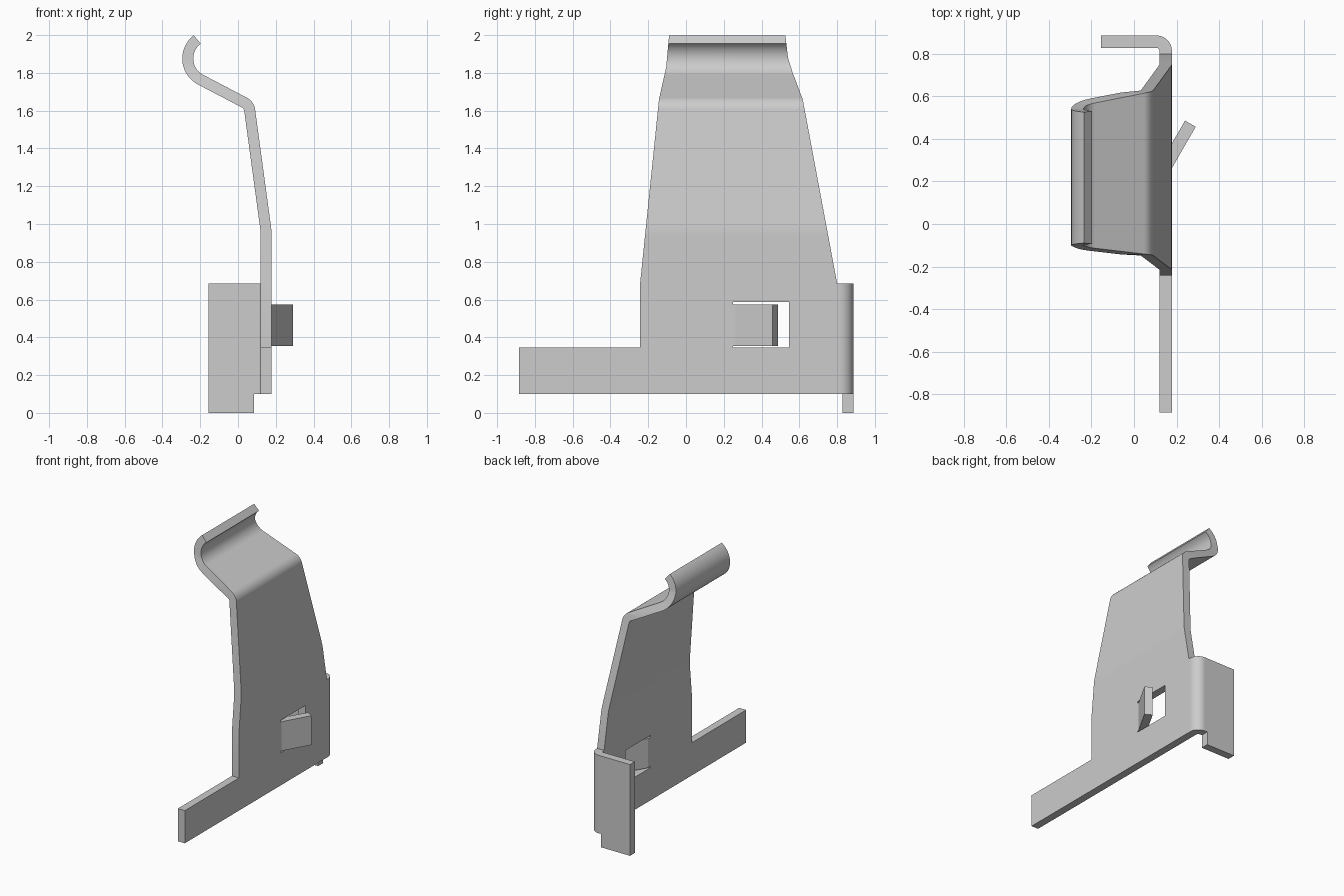
import bpy, bmesh
from math import radians, cos, sin, tan
from mathutils import Vector

cube = bpy.data.objects.get("Cube")
if cube:
    bpy.data.objects.remove(cube, do_unlink=True)

T = 0.058            # sheet thickness
OUT = 0.178          # outer face of the plate
INN = OUT - T        # inner face of the plate

steel = bpy.data.materials.new("light grey steel")
steel.use_nodes = True
grey = (0.604, 0.604, 0.604, 1)
steel.diffuse_color = grey
steel.node_tree.nodes["Principled BSDF"].inputs["Base Color"].default_value = grey


def prism(name, points, axis, lo, hi):
    """Extrude a 2D outline along an axis; the outline uses the other two axes in order."""
    bm = bmesh.new()

    def place(p):
        co = list(p)
        co.insert("xyz".index(axis), lo)
        return bm.verts.new(co)

    face = bm.faces.new([place(p) for p in points])
    side = bmesh.ops.extrude_face_region(bm, geom=[face])["geom"]
    move = Vector([hi - lo if a == axis else 0 for a in "xyz"])
    bmesh.ops.translate(bm, vec=move, verts=[g for g in side if isinstance(g, bmesh.types.BMVert)])
    bmesh.ops.recalc_face_normals(bm, faces=bm.faces)
    mesh = bpy.data.meshes.new(name)
    bm.to_mesh(mesh)
    bm.free()
    mesh.materials.append(steel)
    obj = bpy.data.objects.new(name, mesh)
    bpy.context.collection.objects.link(obj)
    return obj


def select(obj):
    bpy.ops.object.select_all(action="DESELECT")
    obj.select_set(True)
    bpy.context.view_layer.objects.active = obj


def cut(obj, tool, operation):
    select(obj)
    mod = obj.modifiers.new("cut", "BOOLEAN")
    mod.operation, mod.object, mod.solver = operation, tool, "EXACT"
    bpy.ops.object.modifier_apply(modifier=mod.name)
    bpy.data.objects.remove(tool, do_unlink=True)


def smooth(obj):
    """Smooth the bends while the large faces stay flat."""
    select(obj)
    bpy.ops.object.shade_smooth_by_angle(angle=radians(25))
    obj.modifiers.new("flat faces", "WEIGHTED_NORMAL").keep_sharp = True


def arc(cx, cy, r, start, end, n):
    steps = [radians(start + (end - start) * i / n) for i in range(n + 1)]
    return [Vector((cx + r * cos(a), cy + r * sin(a))) for a in steps]


def bend(a, corner, b, r, n):
    """Points of a round bend of radius r at a corner of the centre line."""
    u, v = (a - corner).normalized(), (b - corner).normalized()
    half = u.angle(v) / 2
    centre = corner + (u + v).normalized() * r / sin(half)
    start = corner + u * r / tan(half) - centre
    end = corner + v * r / tan(half) - centre
    return [centre + start.lerp(end, i / n).normalized() * r for i in range(n + 1)]


# Centre line of the sheet: upright, leaning arm, shoulder bend, curled lip
curl = arc(-0.14, 1.876, 0.155 - T / 2, 242.4, 126.9, 20)
foot, knee = Vector((OUT - T / 2, 0.1)), Vector((OUT - T / 2, 0.96))
shoulder = Vector((0.058, 1.63))
path = [foot] + bend(foot, knee, shoulder, 0.4, 3) + bend(knee, shoulder, curl[0], 0.052, 8) + curl

outer, inner = [], []
for i, p in enumerate(path):
    before = (p - path[i - 1]).normalized() if i else None
    after = (path[i + 1] - p).normalized() if i < len(path) - 1 else None
    before, after = before or after, after or before
    d = (before + after).normalized()
    offset = Vector((d.y, -d.x)) * T / 2 / d.dot(before)
    outer.append(p + offset)
    inner.append(p - offset)
plate = prism("clip_plate", outer + inner[::-1], "y", -1, 1)

# Side outline with the long foot and the tapering arm
outline = [(-0.885, 0.05), (0.8, 0.05), (0.8, 0.685), (0.618, 1.66), (0.565, 1.8),
           (0.54, 1.88), (0.52, 2.05), (-0.085, 2.05), (-0.105, 1.83), (-0.143, 1.66),
           (-0.243, 0.685), (-0.243, 0.345), (-0.885, 0.345)]
cut(plate, prism("outline_cutter", outline, "x", -1, 1), "INTERSECT")
window = [(0.25, 0.345), (0.545, 0.345), (0.545, 0.588), (0.25, 0.588)]
cut(plate, prism("window_cutter", window, "x", 0, 1), "DIFFERENCE")
smooth(plate)

# Latch tongue bent out of the window
tongue = [(OUT, 0.25), (OUT, 0.262), (0.29, 0.457), (0.24, 0.486), (INN, 0.278), (INN, 0.25)]
prism("latch_tongue", tongue, "z", 0.355, 0.575)

# Back flange with its rounded corner
END, BACK = -0.155, 0.886
r_out, r_in = 0.072, 0.014
section = [(OUT, 0.8)] + arc(OUT - r_out, BACK - r_out, r_out, 0, 90, 10)
section += [(END, BACK), (END, BACK - T)]
section += arc(INN - r_in, BACK - T - r_in, r_in, 90, 0, 5) + [(INN, 0.8)]
smooth(prism("back_flange", section, "z", 0.1, 0.685))

# Locating tab under the flange
tab = [(END, 0), (0.085, 0), (0.085, 0.1), (END, 0.1)]
prism("locating_tab", tab, "y", BACK - T, BACK)
